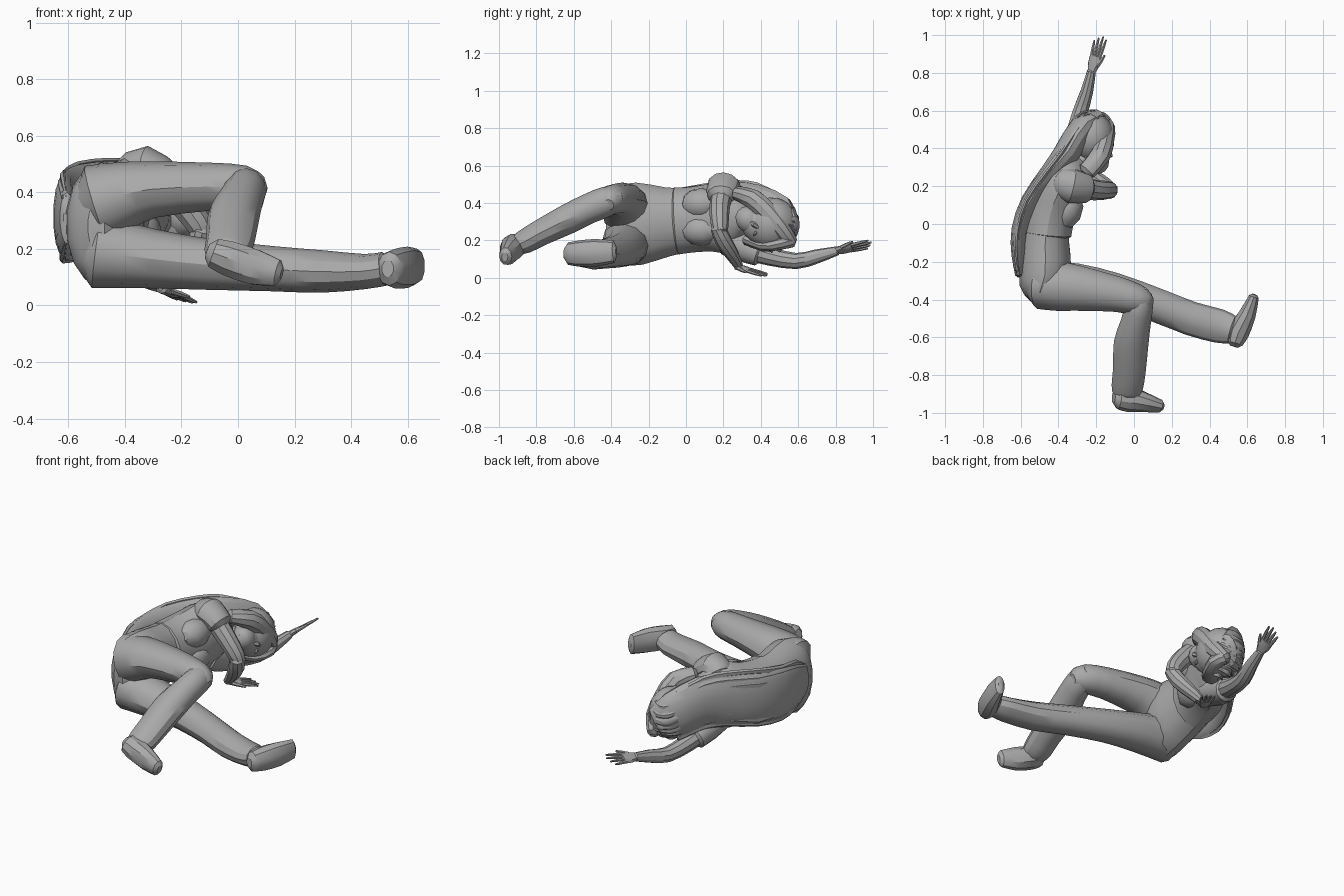
import bpy, bmesh, math, random
from mathutils import Vector, Euler

random.seed(4)
if "Cube" in bpy.data.objects:
    bpy.data.objects.remove(bpy.data.objects["Cube"])

grey = bpy.data.materials.new("plain grey")
grey.use_nodes = True
grey.diffuse_color = (0.4, 0.4, 0.4, 1)
grey.node_tree.nodes["Principled BSDF"].inputs["Base Color"].default_value = (0.4, 0.4, 0.4, 1)

X, Y, Z = Vector((1, 0, 0)), Vector((0, 1, 0)), Vector((0, 0, 1))


def finish(name, bm, angle=32):
    bmesh.ops.recalc_face_normals(bm, faces=bm.faces)
    mesh = bpy.data.meshes.new(name)
    bm.to_mesh(mesh)
    bm.free()
    mesh.materials.append(grey)
    obj = bpy.data.objects.new(name, mesh)
    bpy.context.collection.objects.link(obj)
    bpy.ops.object.select_all(action="DESELECT")
    obj.select_set(True)
    bpy.context.view_layer.objects.active = obj
    bpy.ops.object.shade_smooth_by_angle(angle=math.radians(angle))


def spline(rows, steps):
    """Catmull-Rom through rows of numbers."""
    rows = [Vector(r) for r in rows]
    ext = [rows[0]] + rows + [rows[-1]]
    out = []
    for a, b, c, d in zip(ext, ext[1:], ext[2:], ext[3:]):
        for k in range(steps):
            t = k / steps
            out.append(b + (c - a) * (t / 2) + (a * 2 - b * 5 + c * 4 - d) * (t * t / 2)
                       + (b * 3 - a - c * 3 + d) * (t ** 3 / 2))
    return out + [rows[-1]]


def loft(name, side, rows, sides=12, steps=2):
    """Rounded limb; rows are x, y, z, side radius, other radius in hundredths."""
    rows = spline([[v / 100 for v in r] for r in rows], steps)
    mid = [Vector(r[:3]) for r in rows]
    bm, rings = bmesh.new(), []
    last = len(rows) - 1
    for i, r in enumerate(rows):
        t = (mid[min(i + 1, last)] - mid[max(i - 1, 0)]).normalized()
        u = (side - t * side.dot(t)).normalized()
        v = t.cross(u)
        ends = {0: [(-0.45, 0.5), (0, 1)], last: [(0, 1), (0.45, 0.5)]}
        for push, grow in ends.get(i, [(0, 1)]):
            c = mid[i] + t * push * min(r[3], r[4])
            ring = []
            for k in range(sides):
                a = math.tau * k / sides
                ring.append(bm.verts.new(c + u * math.cos(a) * r[3] * grow + v * math.sin(a) * r[4] * grow))
            rings.append(ring)
    for p, q in zip(rings, rings[1:]):
        for k in range(sides):
            n = (k + 1) % sides
            bm.faces.new((p[k], p[n], q[n], q[k]))
    bm.faces.new(rings[0])
    bm.faces.new(rings[-1])
    finish(name, bm)


def on_ball(direction, place, radii, turn):
    """Point of a turned ellipsoid, in hundredths."""
    p = Vector([c * r for c, r in zip(direction, radii)])
    p.rotate(Euler([math.radians(a) for a in turn]))
    return p + Vector(place)


def ball(name, place, radii, turn=(0, 0, 0), detail=12):
    bm = bmesh.new()
    bmesh.ops.create_uvsphere(bm, u_segments=detail, v_segments=detail * 2 // 3, radius=1)
    for v in bm.verts:
        v.co = on_ball(v.co, place, radii, turn) / 100
    finish(name, bm)


def hand(name, wrist, reach, spread, thumb_side):
    """Flat palm, four fanned fingers and a thumb; lengths in hundredths."""
    wrist, reach, spread = Vector(wrist), Vector(reach).normalized(), Vector(spread).normalized()
    loft(name + "_palm", spread, [(*wrist, 2.4, 1.8), (*(wrist + reach * 4), 3.6, 1.6),
                                  (*(wrist + reach * 9), 3.7, 1.1)], 8)
    for k in range(4):
        s = k - 1.5
        root = wrist + reach * 8 + spread * s * 1.8
        way = (reach + spread * s * 0.07).normalized()
        size = 12 - abs(s - thumb_side * 0.3) * 1.5
        loft(f"{name}_finger_{k + 1}", spread, [(*root, 1, 0.9), (*(root + way * size * 0.6), 0.9, 0.8),
                                                (*(root + way * size), 0.5, 0.5)], 6, 1)
    root = wrist + reach * 3 + spread * thumb_side * 2.5
    way = (reach + spread * thumb_side * 0.5).normalized()
    loft(name + "_thumb", spread, [(*root, 1.3, 1.1), (*(root + way * 4), 1.1, 1),
                                   (*(root + way * 7.5), 0.6, 0.6)], 6, 1)


# Torso
loft("hips", Z, [(-50, -40, 28, 17, 6), (-49.5, -35, 28, 21, 11.5), (-47, -25, 29, 22, 14),
                 (-47, -10, 30, 18.5, 13), (-46, 0, 31, 17, 12)], 14)
loft("shirt", Z, [(-46, -5, 30.5, 18, 13.2), (-45, 2, 31, 17.5, 13.5), (-42, 12, 32, 18, 13.5),
                  (-37, 22, 33, 20, 12), (-32, 28, 32, 15, 9), (-29, 32, 31, 7, 6)], 14)
loft("neck", Z, [(-31, 28, 32, 6, 6), (-24, 39, 29, 5.5, 5.5)])
for side, z in (("right", 39.5), ("left", 25.5)):
    ball(side + "_breast", (-35.5, 8, z), (8.5, 11, 8.5), (0, 0, -15), 10)

# Upper leg, bent at the knee
loft("right_thigh", Z, [(-50, -32, 36, 14, 13), (-40, -33, 39, 12, 13), (-30, -34, 41, 10, 12),
                        (-10, -37, 42, 8.5, 9.5), (2, -40, 41.5, 8, 8), (7, -41, 40, 6, 5.5)])
loft("right_shin", X, [(4, -36, 43, 5, 5), (3, -42, 41, 7.2, 8), (1, -52, 37, 8, 8), (-1.5, -63, 31.5, 9.2, 8),
                       (-2.5, -78, 24, 8.7, 7), (-3.5, -86, 19.5, 8.4, 6.5), (-4, -90, 18, 7.5, 5.5)])
loft("right_foot", Y, [(-8.5, -92, 18.5, 6, 5.5), (-3, -92.5, 16.5, 7, 6.5), (6, -94.5, 13.5, 5.2, 6.5),
                       (14, -96.5, 11.5, 3.5, 4.8)], 10)

# Lower leg, nearly straight
loft("left_leg", Z, [(-50, -32, 19, 13, 13), (-30, -33, 16.5, 10.5, 12), (-10, -36, 14.5, 9, 10),
                     (12, -43, 13, 8, 9), (30, -50, 12, 7.5, 9), (45, -54, 12, 6.2, 9), (52, -56, 13, 6, 7.5)])
loft("left_foot", Z, [(53.5, -63, 13, 6, 4.5), (55.5, -57, 13, 7, 6), (60, -48, 13.5, 7.3, 4.8),
                      (63.5, -38.5, 14, 6, 2.8)], 10)

# Arm folded down in front of the face
loft("right_sleeve", Y, [(-38, 22, 46, 8, 7), (-33, 20, 49, 9, 7.5), (-25, 19, 44, 7.8, 6.5)])
loft("right_upper_arm", Y, [(-32, 20, 48, 6, 6), (-21, 18, 38, 5.5, 5.5), (-14, 18, 29, 4.8, 4.8),
                            (-12.5, 18.5, 25, 4, 4)], 10)
loft("right_forearm", Z, [(-12.5, 17, 27, 4, 4), (-15, 20, 20, 4.5, 4.5), (-21, 25, 12, 3.6, 3.6),
                          (-26, 28, 6.5, 2.3, 2.6)], 10)
hand("right_hand", (-27, 27, 6), (9, 15, -4.4), (15, -9, -2), 1)

# Arm stretched past the head
loft("left_sleeve", Z, [(-37, 22, 20, 8, 8), (-35.5, 30, 16.5, 7.8, 7.5), (-33.5, 39, 13, 6.8, 6.5)])
loft("left_arm", Z, [(-35, 30, 16, 6, 6), (-32, 45, 11.5, 5, 5), (-28.5, 59, 9, 4.3, 4.3),
                     (-25, 70, 11.5, 3.8, 3.5), (-22.5, 81, 14.5, 2.4, 2.4)], 10)
hand("left_hand", (-22.5, 80.5, 14.5), (5.5, 20, 4), (3, 0, 2), 1)

# Head, with the crown tipped towards the ground
tip = (-36, 0, 10)
ball("head", (-21.5, 41, 27.5), (9, 14, 10), tip)
ball("jaw", (-19.5, 34, 31), (6.5, 8, 7), tip)
loft("nose", Z, [(-13.5, 40, 26, 0.8, 1), (-12.6, 36.3, 28.5, 1.4, 1.5), (-14.5, 34.8, 29.6, 1.3, 1)], 6, 1)
ball("lips", (-14.5, 32, 31.8), (1.1, 1, 2.2), tip, 8)
for side, y, z in (("right", 41, 29.2), ("left", 37, 23.8)):
    ball(side + "_eye", (-13.7, y, z), (1, 0.8, 1.6), tip, 8)

# Hair: a cap on the head, curtains beside the face and a long mane down the back
cap = ((-22.5, 46, 29), (12.3, 14, 14), (-30, 0, 10))
ball("hair_cap", *cap, 16)
loft("right_curtain", X, [(-18, 56, 19, 4, 4), (-15, 51, 26, 5, 5), (-15.5, 44, 34.5, 5, 5.5),
                          (-18, 36, 42, 5.5, 5.5), (-25, 28, 45, 5, 4)], 10)
loft("left_curtain", X, [(-18, 56, 20, 4, 4), (-15.5, 51, 18.5, 4.5, 3.5), (-20, 42, 17, 5, 3),
                         (-27, 33, 20, 5, 3)], 10)
mane = [(-20, 56, 25, 9, 5), (-28, 50, 30, 14, 7), (-36, 37, 35, 15, 7), (-45, 27, 35, 16, 5),
        (-55, 12, 33, 17, 5), (-60.5, -3, 32, 16, 4.5), (-61, -16, 31, 14, 4), (-60.5, -27, 31, 9, 2.5)]
loft("long_hair", Z, mane, 14)
for k in range(9):
    lane = (k - 4) / 4.4
    lift = 0.8 * math.sqrt(1 - lane * lane)
    rows = []
    for x, y, z, wide, deep in mane[1:]:
        out = deep * lift
        rows.append((x - out * 0.85 + random.uniform(-0.3, 0.5), y + out * 0.3 * (y > 0),
                     z + lane * wide + random.uniform(-1, 1), random.uniform(1.6, 2.6), 1.1))
    rows[-1] = (*rows[-1][:3], 0.5, 0.4)
    loft(f"hair_lock_{k + 1}", Z, rows, 6)

# Thin locks combed over the cap from the hairline to the back
for k in range(9):
    lane = (k - 4) / 4.6
    ring = math.sqrt(1 - lane * lane)
    rows = []
    for step in range(6):
        a = math.radians(35 + step * 25 + random.uniform(-6, 6))
        point = on_ball((math.cos(a) * ring, math.sin(a) * ring, lane), *cap)
        rows.append((*point, random.uniform(1.3, 2.2) if 0 < step < 5 else 0.5, 0.7))
    loft(f"crown_lock_{k + 1}", Z, rows, 6)
